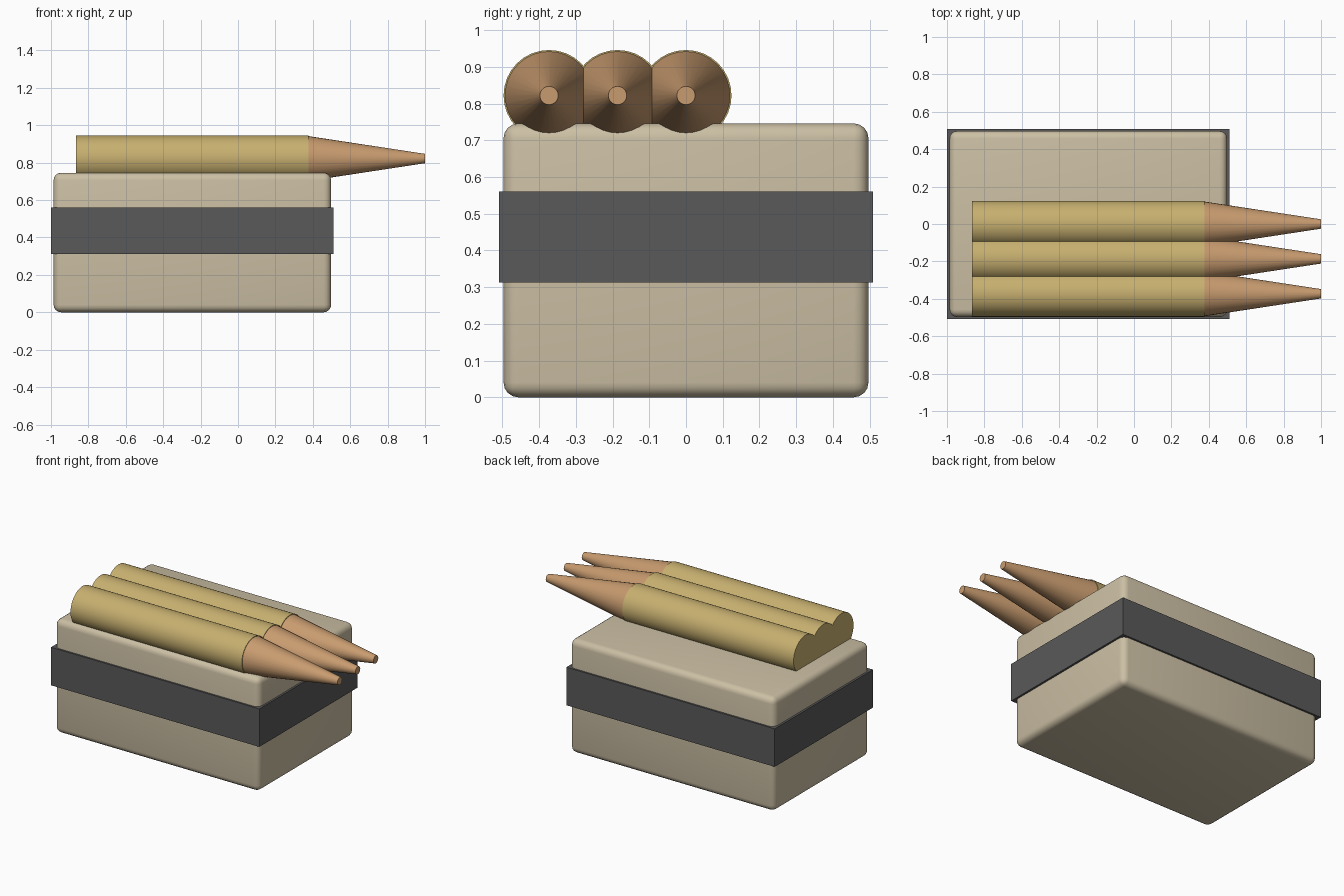
import bpy
import math

default = bpy.data.objects.get("Cube")
if default:
    bpy.data.objects.remove(default, do_unlink=True)


def material(name, rgb):
    mat = bpy.data.materials.new(name)
    mat.use_nodes = True
    mat.diffuse_color = (*rgb, 1)
    mat.node_tree.nodes["Principled BSDF"].inputs["Base Color"].default_value = (*rgb, 1)
    return mat


tan = material("tan", (0.60, 0.52, 0.37))
charcoal = material("charcoal", (0.10, 0.10, 0.10))
brass = material("brass", (0.57, 0.43, 0.16))
copper = material("copper", (0.58, 0.33, 0.16))


def block(name, low, high, mat, bevel=0):
    """Box between two corners, optionally with rounded edges."""
    center = [(a + b) / 2 for a, b in zip(low, high)]
    bpy.ops.mesh.primitive_cube_add(size=1, location=center)
    obj = bpy.context.object
    obj.name = name
    obj.scale = [b - a for a, b in zip(low, high)]
    bpy.ops.object.transform_apply(location=False, rotation=False, scale=True)
    obj.data.materials.append(mat)
    if bevel:
        mod = obj.modifiers.new("rounded_edges", 'BEVEL')
        mod.width = bevel
        mod.segments = 4
        bpy.ops.object.modifier_apply(modifier=mod.name)
        bpy.ops.object.shade_smooth_by_angle(angle=math.radians(35))
    return obj


def rod(name, x0, x1, r0, r1, y, mat):
    """Straight or tapered rod lying along x."""
    bpy.ops.mesh.primitive_cone_add(
        vertices=32, radius1=r0, radius2=r1, depth=x1 - x0,
        location=((x0 + x1) / 2, y, 0.822), rotation=(0, math.pi / 2, 0))
    obj = bpy.context.object
    obj.name = name
    obj.data.materials.append(mat)
    bpy.ops.object.shade_smooth_by_angle(angle=math.radians(35))
    return obj


# Rounded box with a band around its middle
block("box", (-0.986, -0.497, 0), (0.498, 0.497, 0.746), tan, bevel=0.04)
block("band", (-1, -0.509, 0.312), (0.511, 0.509, 0.561), charcoal)

# Three overlapping rods with tapered tips
for i, side in enumerate(("front", "middle", "back")):
    y = -0.373 + i * 0.1865
    rod(side + "_casing", -0.867, 0.376, 0.124, 0.124, y, brass)
    rod(side + "_tip", 0.376, 1, 0.12, 0.025, y, copper)
